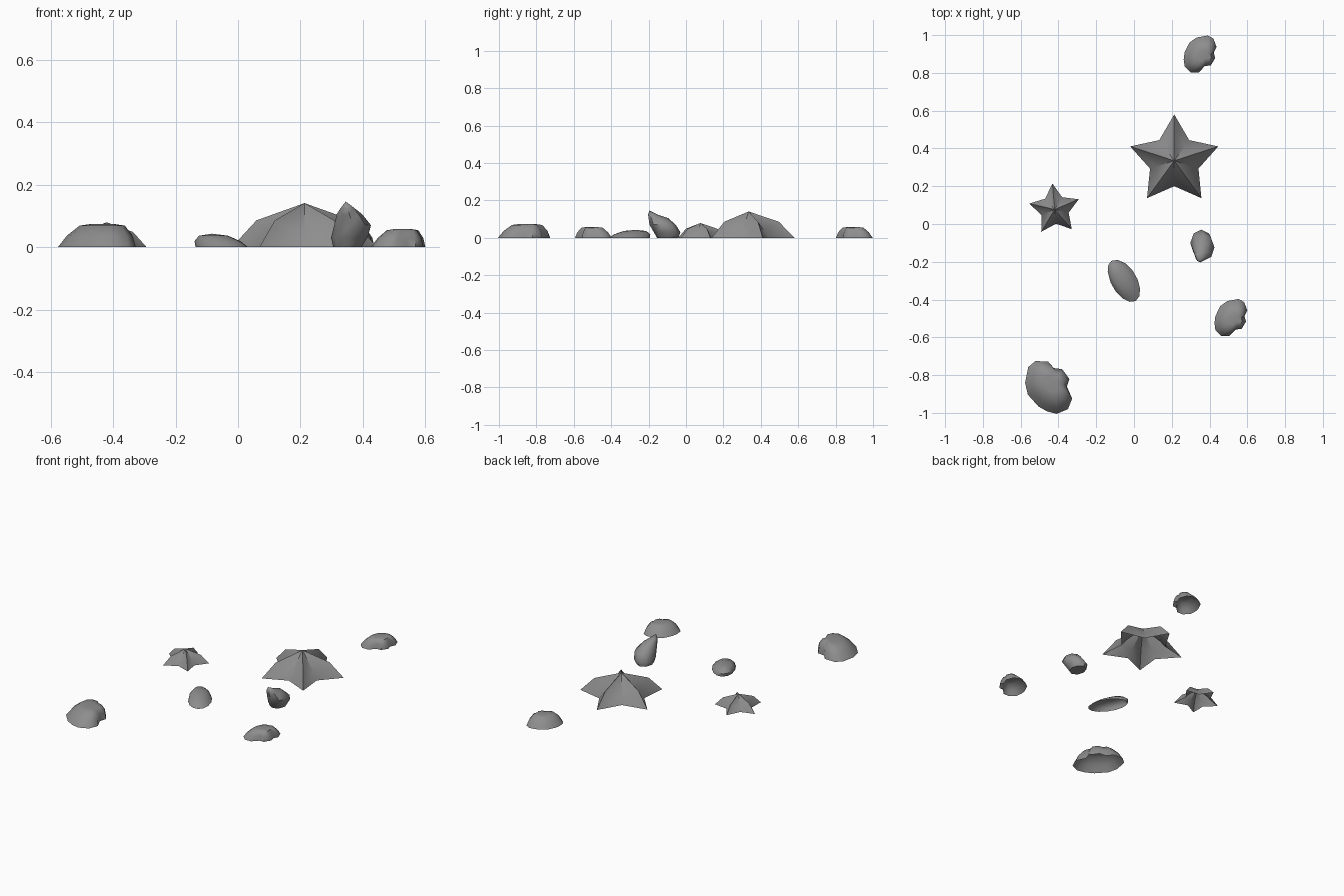
import bpy, bmesh, math
from mathutils import Vector, Matrix

cube = bpy.data.objects.get("Cube")
if cube:
    bpy.data.objects.remove(cube, do_unlink=True)

grey = bpy.data.materials.new("stone_grey")
grey.use_nodes = True
tone = (0.27, 0.27, 0.27, 1)
grey.diffuse_color = tone
grey.node_tree.nodes["Principled BSDF"].inputs["Base Color"].default_value = tone


def add_loft(name, rings, apex, closed=False, angle=50):
    """Join equal-sized rings with quads and cap the last one with a point."""
    bm = bmesh.new()
    loops = [[bm.verts.new(p) for p in ring] for ring in rings]
    tip = bm.verts.new(apex)
    n = len(loops[0])
    for i in range(n):
        j = (i + 1) % n
        for a, b in zip(loops, loops[1:]):
            bm.faces.new((a[i], a[j], b[j], b[i]))
        bm.faces.new((loops[-1][i], loops[-1][j], tip))
    if closed:
        bm.faces.new(loops[0][::-1])
    mesh = bpy.data.meshes.new(name)
    bm.to_mesh(mesh)
    bm.free()
    mesh.materials.append(grey)
    obj = bpy.data.objects.new(name, mesh)
    bpy.context.collection.objects.link(obj)
    bpy.ops.object.select_all(action="DESELECT")
    obj.select_set(True)
    bpy.context.view_layer.objects.active = obj
    bpy.ops.object.shade_smooth_by_angle(angle=math.radians(angle))
    return obj


def starfish(name, x, y, size, turn):
    """Open five-armed star with a bent ridge along every arm."""
    def ring(arm, arm_z, notch, notch_z):
        pts = []
        for k in range(10):
            a = math.radians(turn + 36 * k)
            r, z = ((arm, arm_z), (notch, notch_z))[k % 2]
            pts.append((x + size * r * math.cos(a), y + size * r * math.sin(a), size * z))
        return pts
    add_loft(name, [ring(1, 0, .55, 0), ring(.66, .35, .42, .17)], (x, y, size * .575))


def dome(name, outline, place, height, levels, lean=(0, 0)):
    """Open dome over a flat outline; levels are (scale, height share)."""
    rings = []
    lean = Vector((*lean, 0))
    for s, h in levels:
        rings.append([place @ (Vector((px * s, py * s, 0)) + lean * h)
                      + Vector((0, 0, height * h)) for px, py in outline])
    add_loft(name, rings, place @ lean + Vector((0, 0, height)))


# Starfish
starfish("large_starfish", .213, .335, .245, 90)
starfish("small_starfish", -.42, .077, .138, 95)

# Scalloped shells: one outline, smooth at the hinge, lobed at the rim
scallop = [(-82, 8), (-56, 61), (-19, 87), (40, 98), (70, 82), (87, 38), (72, 8),
           (80, -22), (56, -61), (26, -63), (-8, -98), (-50, -98), (-82, -66), (-87, -29)]
scallop = [(px / 1000, py / 1000) for px, py in scallop]
shell_levels = [(1, 0), (.84, .5), (.58, .93), (.3, 1)]
for name, x, y, size, turn, height in (
        ("back_scallop", .35, .9, 1, 0, .058),
        ("front_scallop", .513, -.495, 1, 0, .058),
        ("large_scallop", -.452, -.862, 1.42, 68, .074)):
    place = (Matrix.Translation((x, y, 0))
             @ Matrix.Rotation(math.radians(turn), 4, "Z") @ Matrix.Scale(size, 4))
    dome(name, scallop, place, height, shell_levels, (.015, -.008))

# Oval shell, lying along a diagonal
oval = [(.122 * math.cos(a), .068 * math.sin(a))
        for a in (math.tau * k / 14 for k in range(14))]
place = Matrix.Translation((-.052, -.302, 0)) @ Matrix.Rotation(math.radians(120), 4, "Z")
dome("oval_shell", oval, place, .043, [(1, 0), (.87, .45), (.55, .85)], (.045, .01))

# Pointed whelk: ring extents as x min, x max, y min, y max, height
whelk = [(.305, .395, -.155, -.04, 0), (.298, .415, -.172, -.03, .03),
         (.308, .426, -.195, -.055, .07), (.316, .398, -.2, -.095, .105),
         (.328, .374, -.203, -.15, .124)]
rings = []
for x0, x1, y0, y1, z in whelk:
    rings.append([((x0 + x1) / 2 + (x1 - x0) / 2 * math.cos(a),
                   (y0 + y1) / 2 + (y1 - y0) / 2 * math.sin(a), z)
                  for a in (math.tau * k / 8 for k in range(8))])
add_loft("pointed_whelk", rings, (.345, -.195, .146), closed=True)
